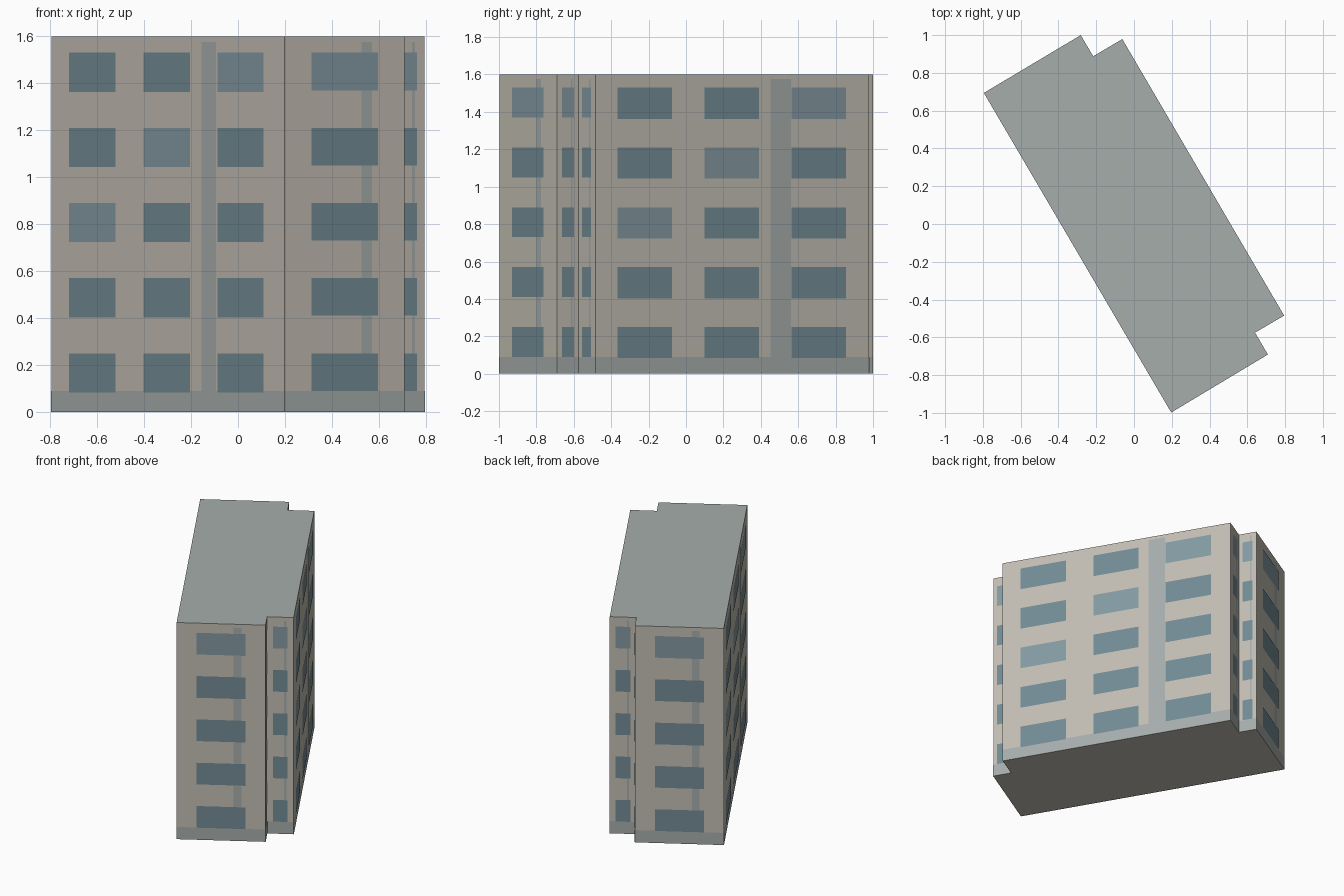
import bpy, bmesh
from mathutils import Vector

if "Cube" in bpy.data.objects:
    bpy.data.objects.remove(bpy.data.objects["Cube"])

HEIGHT, FLOORS, FLOOR_H, BASE_H = 1.6, 5, 0.32, 0.09

# Stepped footprint, counter-clockwise, rotated on the site
FOOT = [Vector(p) for p in [(-0.795, 0.694), (0.197, -0.998), (0.709, -0.691), (0.641, -0.575),
                            (0.795, -0.485), (-0.062, 0.979), (-0.216, 0.888), (-0.282, 1.0)]]


def material(name, rgb):
    m = bpy.data.materials.new(name)
    m.diffuse_color = (*rgb, 1)
    m.use_nodes = True
    m.node_tree.nodes["Principled BSDF"].inputs["Base Color"].default_value = m.diffuse_color
    return m


WALL = material("wall_beige", (0.54, 0.51, 0.45))
GREY = material("trim_grey", (0.38, 0.42, 0.41))
GLASS = material("glass_dark", (0.17, 0.26, 0.30))
GLASS_LIGHT = material("glass_light", (0.23, 0.32, 0.36))


def make_object(name, bm, *mats):
    me = bpy.data.meshes.new(name)
    bm.to_mesh(me)
    bm.free()
    for m in mats:
        me.materials.append(m)
    ob = bpy.data.objects.new(name, me)
    bpy.context.collection.objects.link(ob)
    return ob


def panel(bm, a, b, f0, f1, z0, z1, off):
    """Flat panel on wall a-b between fractions f0..f1, just proud of it."""
    d = b - a
    n = Vector((d.y, -d.x)).normalized() * off
    p, q = a + d * f0 + n, a + d * f1 + n
    bm.faces.new([bm.verts.new(v) for v in
                  [(*p, z0), (*q, z0), (*q, z1), (*p, z1)]])


# Main block: extruded footprint with a grey roof
body = bmesh.new()
floor = body.faces.new([body.verts.new((p.x, p.y, 0)) for p in FOOT])
ext = bmesh.ops.extrude_face_region(body, geom=[floor], use_keep_orig=True)
top = [v for v in ext["geom"] if isinstance(v, bmesh.types.BMVert)]
bmesh.ops.translate(body, verts=top, vec=(0, 0, HEIGHT))
bmesh.ops.recalc_face_normals(body, faces=body.faces)
for f in body.faces:
    if f.calc_center_median().z > HEIGHT - 0.01:
        f.material_index = 1
make_object("building_block", body, WALL, GREY)

# Facade details on every wall
base, strips, dark, light = (bmesh.new() for _ in range(4))
for a, b in zip(FOOT, FOOT[1:] + FOOT[:1]):
    length = (b - a).length
    long_wall = length > 1
    panel(base, a, b, 0, 1, 0, BASE_H, 0.001)
    # Vertical grey strip
    half = min(0.125 / length, 0.088) / 2
    centre = 0.677 if long_wall else 0.684
    panel(strips, a, b, centre - half, centre + half, BASE_H, 1.575, 0.0015)
    # Window grid: three columns on long walls, one on short walls
    centres, w = ([0.179, 0.498, 0.815], 0.199) if long_wall else ([0.5], 0.55)
    for row in range(FLOORS):
        z = row * FLOOR_H
        for col, c in enumerate(centres):
            is_light = (row - 2 == col) if long_wall else row == FLOORS - 1
            panel(light if is_light else dark, a, b, c - w / 2, c + w / 2,
                  z + (0.083 if long_wall else 0.09), z + 0.25, 0.003)

make_object("base_band", base, GREY)
make_object("facade_strips", strips, GREY)
make_object("windows_dark", dark, GLASS)
make_object("windows_light", light, GLASS_LIGHT)
